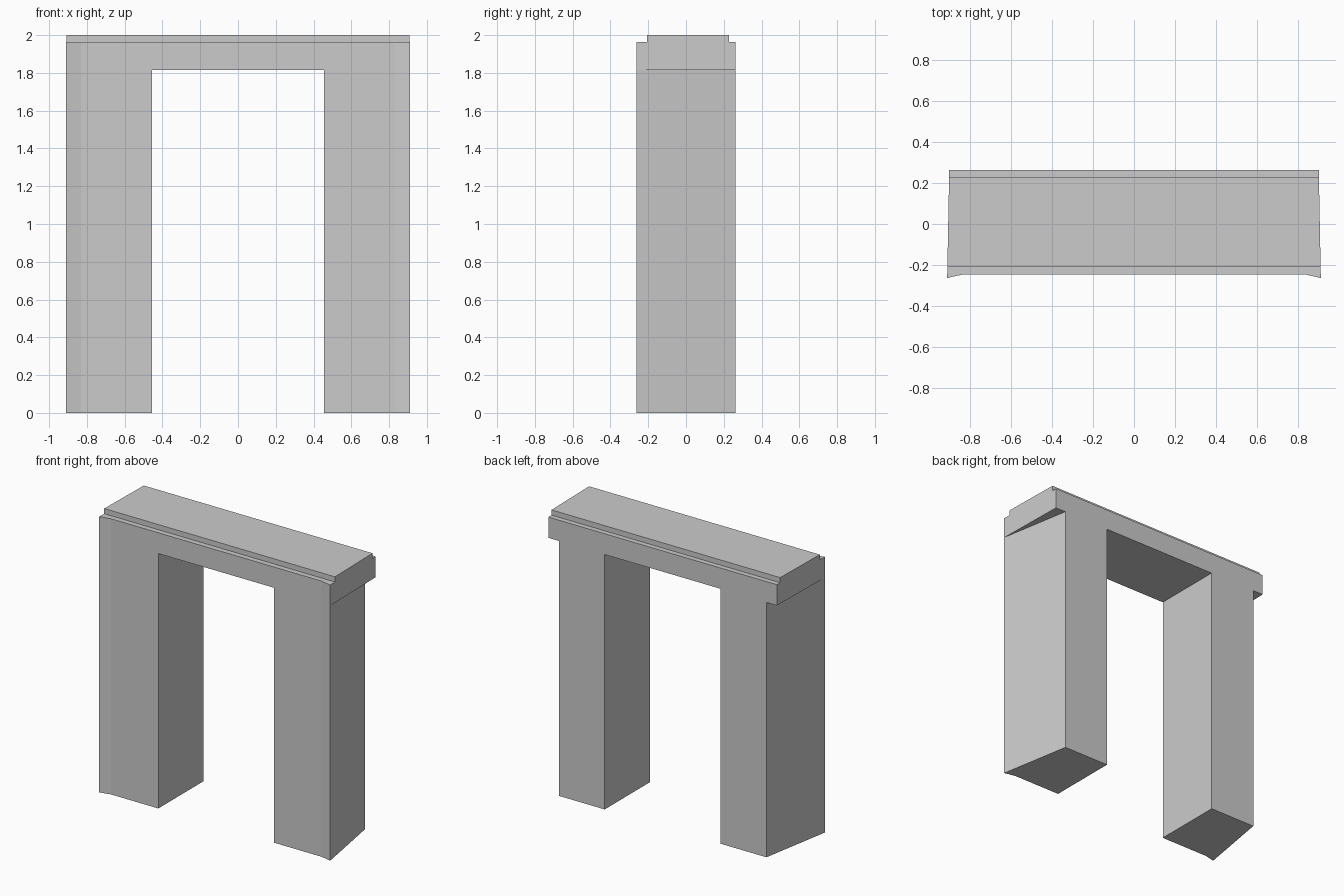
import bpy, bmesh

if "Cube" in bpy.data.objects:
    bpy.data.objects.remove(bpy.data.objects["Cube"])

FRONT, BACK, NOSE = -0.245, 0.263, -0.263
CAP_F, CAP_B = -0.207, 0.227
SOFFIT, LEDGE, TOP = 1.815, 1.963, 2.0


def side(y):
    """Outer x of the lintel end, which tapers slightly to the back."""
    return 0.91 - 0.01 * (y - NOSE) / (BACK - NOSE)


bm = bmesh.new()


def flat(points, z):
    bm.faces.new([bm.verts.new((x, y, z)) for x, y in points])


def walls(points, z0, z1):
    for (xa, ya), (xb, yb) in zip(points, points[1:]):
        bm.faces.new([bm.verts.new(p) for p in
                      ((xa, ya, z0), (xb, yb, z0), (xb, yb, z1), (xa, ya, z1))])


# Plan points of the right half
mid_f, mid_b = (0, FRONT), (0, BACK)
inner_f, inner_b = (0.456, FRONT), (0.456, BACK)
kink, corner = (0.83, FRONT), (side(NOSE), NOSE)
leg_b, lintel_b = (0.818, BACK), (side(BACK), BACK)
cap_f, cap_b = (side(CAP_F), CAP_F), (side(CAP_B), CAP_B)
cap_mid_f, cap_mid_b = (0, CAP_F), (0, CAP_B)

# Leg: flared front corner, outer face slanting inward to the back
leg = [inner_f, kink, corner, leg_b, inner_b]
walls(leg + leg[:1], 0, SOFFIT)
flat(leg, 0)

# Lintel: outer walls, soffit and overhang beyond the leg
walls([mid_f, inner_f, kink, corner, cap_f, cap_b, lintel_b, leg_b, inner_b, mid_b],
      SOFFIT, LEDGE)
flat([mid_f, inner_f, inner_b, mid_b], SOFFIT)
flat([corner, cap_f, cap_b, lintel_b, leg_b], SOFFIT)

# Raised cap with a ledge in front and behind
flat([mid_f, inner_f, kink, corner, cap_f, cap_mid_f], LEDGE)
flat([cap_mid_b, cap_b, lintel_b, leg_b, inner_b, mid_b], LEDGE)
cap = [cap_mid_f, cap_f, cap_b, cap_mid_b]
walls(cap, LEDGE, TOP)
flat(cap, TOP)

bmesh.ops.remove_doubles(bm, verts=bm.verts, dist=0.0005)
bmesh.ops.recalc_face_normals(bm, faces=bm.faces)
mesh = bpy.data.meshes.new("door_surround")
bm.to_mesh(mesh)
bm.free()
surround = bpy.data.objects.new("door_surround", mesh)
bpy.context.collection.objects.link(surround)

# Mirror to the left half
mirror = surround.modifiers.new("mirror", 'MIRROR')
mirror.use_clip = True
